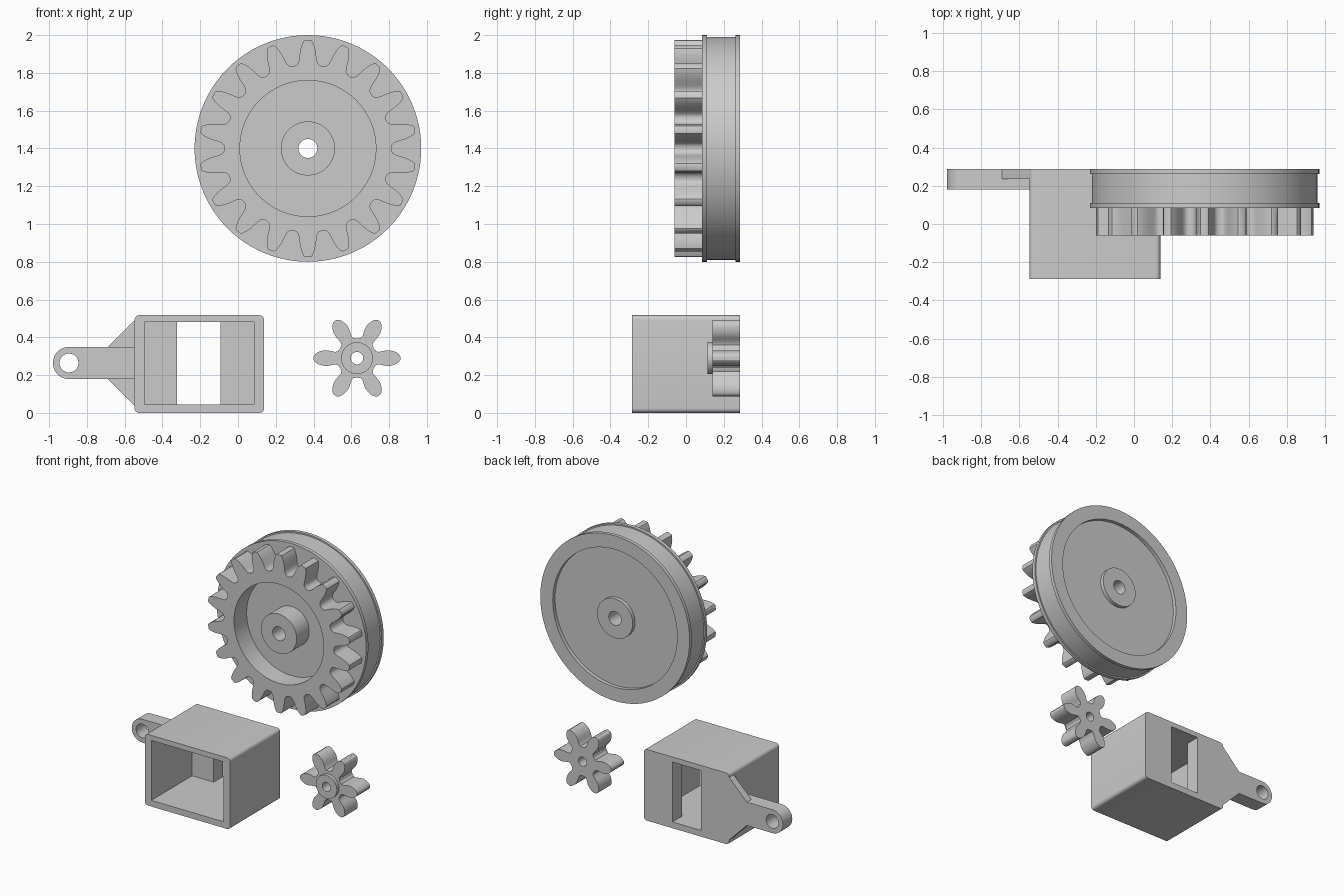
import bpy, bmesh
from math import sin, cos, pi, radians, hypot, atan2

if "Cube" in bpy.data.objects:
    bpy.data.objects.remove(bpy.data.objects["Cube"])

BACK = 0.287


def circle(x, z, r, n=48):
    return [(x + r * cos(2 * pi * i / n), z + r * sin(2 * pi * i / n)) for i in range(n)]


def rect(x0, x1, z0, z1):
    return [(x0, z0), (x1, z0), (x1, z1), (x0, z1)]


def rounded_rect(x0, x1, z0, z1, r, n=6):
    pts = []
    for k, (x, z) in enumerate(rect(x0 + r, x1 - r, z0 + r, z1 - r)):
        for i in range(n + 1):
            a = pi + k * pi / 2 + i * pi / 2 / n
            pts.append((x + r * cos(a), z + r * sin(a)))
    return pts


def gear_outline(x, z, teeth, half, start):
    """half: (radius along tooth, half width) from valley to tip."""
    pts = []
    for t in range(teeth):
        a = start + 2 * pi * t / teeth
        side = [(u, -w) for u, w in half] + [(u, w) for u, w in reversed(half)]
        for u, w in side:
            r, b = hypot(u, w), a + atan2(w, u)
            pts.append((x + r * cos(b), z + r * sin(b)))
        v = half[0][0] - 0.004
        b = a + pi / teeth
        r = hypot(*half[0]) - 0.003
        pts.append((x + r * cos(b), z + r * sin(b)))
    return pts


def finish(name, bm):
    bmesh.ops.remove_doubles(bm, verts=bm.verts, dist=1e-5)
    bmesh.ops.recalc_face_normals(bm, faces=bm.faces)
    me = bpy.data.meshes.new(name)
    bm.to_mesh(me)
    bm.free()
    ob = bpy.data.objects.new(name, me)
    bpy.context.collection.objects.link(ob)
    return ob


def prism(name, loops, y0, y1):
    """Extrude x-z outlines (inner loops become holes) from y0 to y1."""
    cu = bpy.data.curves.new(name, 'CURVE')
    cu.dimensions, cu.fill_mode, cu.extrude = '2D', 'BOTH', (y1 - y0) / 2
    for loop in loops:
        sp = cu.splines.new('POLY')
        sp.points.add(len(loop) - 1)
        for p, (x, z) in zip(sp.points, loop):
            p.co = (x, z, 0, 1)
        sp.use_cyclic_u = True
    tmp = bpy.data.objects.new(name + "_curve", cu)
    bpy.context.collection.objects.link(tmp)
    dg = bpy.context.evaluated_depsgraph_get()
    me = bpy.data.meshes.new_from_object(tmp.evaluated_get(dg))
    bm = bmesh.new()
    bm.from_mesh(me)
    for v in bm.verts:
        x, z, d = v.co
        v.co = (x, (y0 + y1) / 2 - d, z)
    bpy.data.objects.remove(tmp)
    bpy.data.meshes.remove(me)
    return finish(name, bm)


def lathe(name, profile, cx, cz, n=96):
    """Spin a closed (radius, y) profile around an axis along y."""
    bm = bmesh.new()
    rings = [[bm.verts.new((cx + r * cos(2 * pi * i / n), y, cz + r * sin(2 * pi * i / n)))
              for r, y in profile] for i in range(n)]
    m = len(profile)
    for i in range(n):
        a, b = rings[i], rings[(i + 1) % n]
        for j in range(m):
            k = (j + 1) % m
            bm.faces.new((a[j], a[k], b[k], b[j]))
    return finish(name, bm)


def combine(ob, other, op):
    mod = ob.modifiers.new("combine", 'BOOLEAN')
    mod.operation, mod.solver, mod.object = op, 'EXACT', other
    bpy.context.view_layer.objects.active = ob
    bpy.ops.object.modifier_apply(modifier=mod.name)
    bpy.data.objects.remove(other)


# Wheel: rims, sunken tread, hub and shallow back recess
WX, WZ = 0.37, 1.40
wheel = lathe("geared_wheel", [
    (.05, -.06), (.143, -.06), (.143, .085), (.6, .085), (.6, .111), (.59, .111),
    (.59, .262), (.6, .262), (.6, BACK), (.5, BACK), (.5, .26), (.143, .26),
    (.143, BACK), (.05, BACK)], WX, WZ)

# Ring gear on the front of the wheel
tooth = [(.439, .064), (.444, .057), (.455, .050), (.475, .046), (.51, .042),
         (.54, .035), (.56, .027), (.571, .021), (.575, .013)]
ring = prism("ring_gear", [gear_outline(WX, WZ, 18, tooth, pi / 2),
                           circle(WX, WZ, .36, 96)], -.06, .10)
combine(wheel, ring, 'UNION')

# Pinion with a small raised collar
PX, PZ = 0.63, 0.29
petal = [(.095, .045), (.102, .036), (.115, .033), (.135, .037), (.155, .041),
         (.175, .041), (.195, .036), (.21, .029), (.222, .020), (.229, .009)]
pinion = prism("pinion", [gear_outline(PX, PZ, 6, petal, 0),
                          circle(PX, PZ, .033)], .14, BACK)
collar = prism("collar", [circle(PX, PZ, .084), circle(PX, PZ, .033)], .115, .16)
combine(pinion, collar, 'UNION')

# Housing: open-front box with a slot through the thick back wall
housing = prism("housing", [rounded_rect(-.548, .138, 0, .517, .025)], -BACK, BACK)
combine(housing, prism("cavity", [rect(-.495, .085, .045, .48)], -.4, .18), 'DIFFERENCE')
combine(housing, prism("slot", [rect(-.322, -.092, .045, .48)], .1, .4), 'DIFFERENCE')

# Mounting lug with rounded end, and its gussets
end = [(-.895 + .085 * cos(a), .264 + .085 * sin(a))
       for a in (radians(90 + 180 * i / 24) for i in range(25))]
lug = prism("lug", [end + [(-.52, .179), (-.52, .349)], circle(-.895, .264, .05)], .18, BACK)
gusset = prism("gusset", [[(-.69, .19), (-.69, .179), (-.548, .037), (-.52, .037),
                           (-.52, .491), (-.548, .491), (-.69, .349)]], .235, BACK)
combine(lug, gusset, 'UNION')
combine(housing, lug, 'UNION')

# Smooth the curved walls, keep edges crisp
for ob in (wheel, pinion, housing):
    bpy.ops.object.select_all(action='DESELECT')
    ob.select_set(True)
    bpy.context.view_layer.objects.active = ob
    bpy.ops.object.shade_smooth_by_angle(angle=radians(30))
